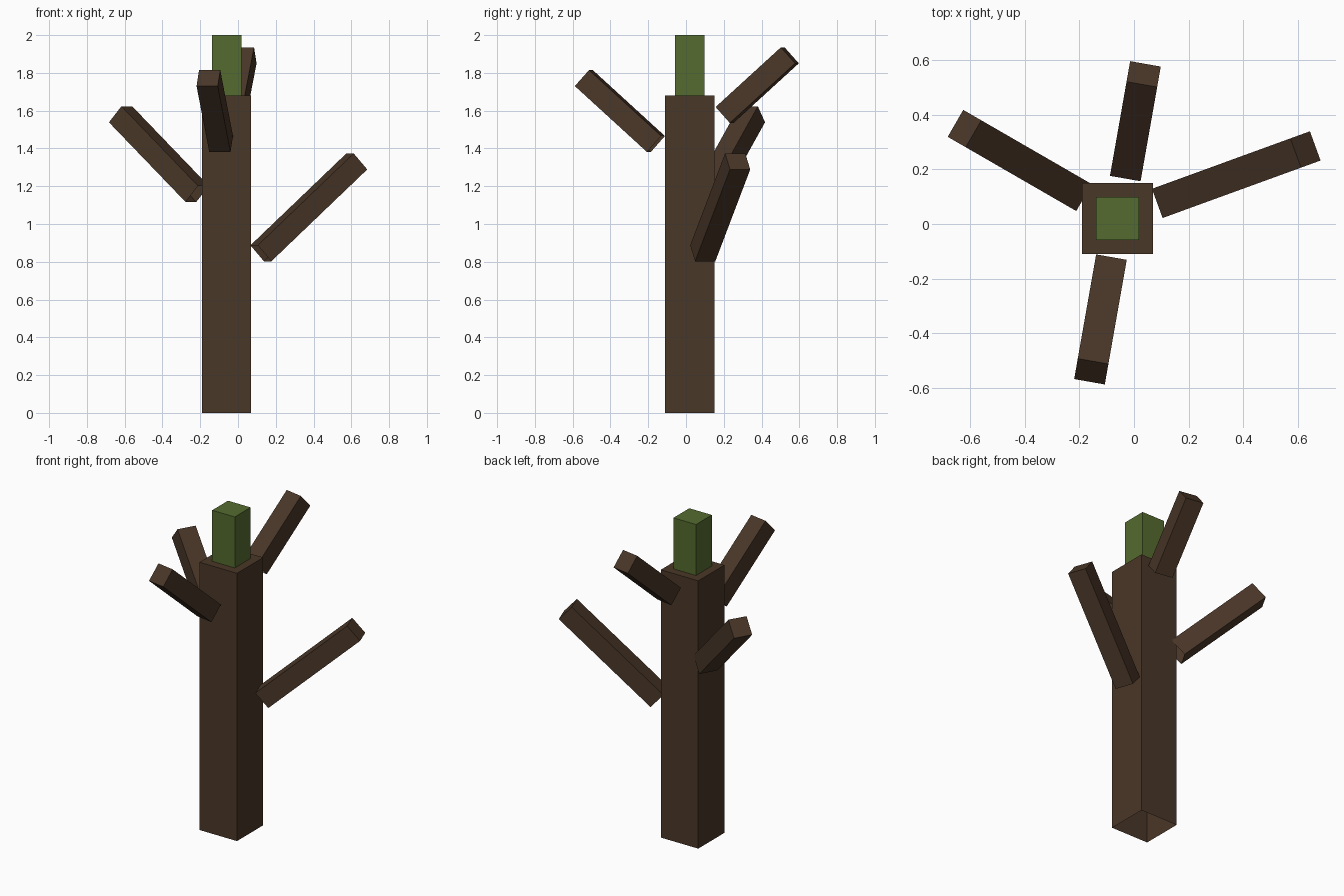
import bpy, bmesh, math
from mathutils import Matrix

if "Cube" in bpy.data.objects:
    bpy.data.objects.remove(bpy.data.objects["Cube"])


def make_material(name, rgb):
    mat = bpy.data.materials.new(name)
    mat.diffuse_color = (*rgb, 1.0)
    mat.use_nodes = True
    mat.node_tree.nodes["Principled BSDF"].inputs["Base Color"].default_value = mat.diffuse_color
    return mat


BARK = make_material("dark bark brown", (0.0685, 0.0382, 0.0212))
LEAF = make_material("olive green", (0.0908, 0.147, 0.0284))


def open_post(name, width, length, matrix, mat):
    """Square post along local z, centred on its origin, with no face at the base."""
    bm = bmesh.new()
    bmesh.ops.create_cube(bm, size=1.0)
    base = [f for f in bm.faces if f.normal.z < -0.5]
    bmesh.ops.delete(bm, geom=base, context='FACES_ONLY')
    bmesh.ops.transform(bm, verts=bm.verts,
                        matrix=matrix @ Matrix.Diagonal((width, width, length, 1)))
    mesh = bpy.data.meshes.new(name)
    bm.to_mesh(mesh)
    bm.free()
    mesh.materials.append(mat)
    obj = bpy.data.objects.new(name, mesh)
    bpy.context.collection.objects.link(obj)
    return obj


# Trunk and the green shoot on top of it
TRUNK_X, TRUNK_Y, TRUNK_H = -0.06, 0.02, 1.68
open_post("trunk", 0.26, TRUNK_H,
          Matrix.Translation((TRUNK_X, TRUNK_Y, TRUNK_H / 2)), BARK)
open_post("top_shoot", 0.157, 2 - TRUNK_H,
          Matrix.Translation((TRUNK_X, TRUNK_Y, (2 + TRUNK_H) / 2)), LEAF)

# Branches: name, centre, heading in degrees, length; all rise at the same pitch
PITCH = 42
BRANCHES = [
    ("right_branch", (0.375, 0.181, 1.088), 20, 0.727),
    ("left_branch", (-0.419, 0.233, 1.37), 150, 0.63),
    ("back_branch", (0.005, 0.377, 1.735), 80, 0.472),
    ("front_branch", (-0.123, -0.35, 1.598), 260, 0.522),
]
for name, centre, heading, length in BRANCHES:
    matrix = (Matrix.Translation(centre)
              @ Matrix.Rotation(math.radians(heading), 4, 'Z')
              @ Matrix.Rotation(math.radians(90 - PITCH), 4, 'Y'))
    open_post(name, 0.114, length, matrix, BARK)
